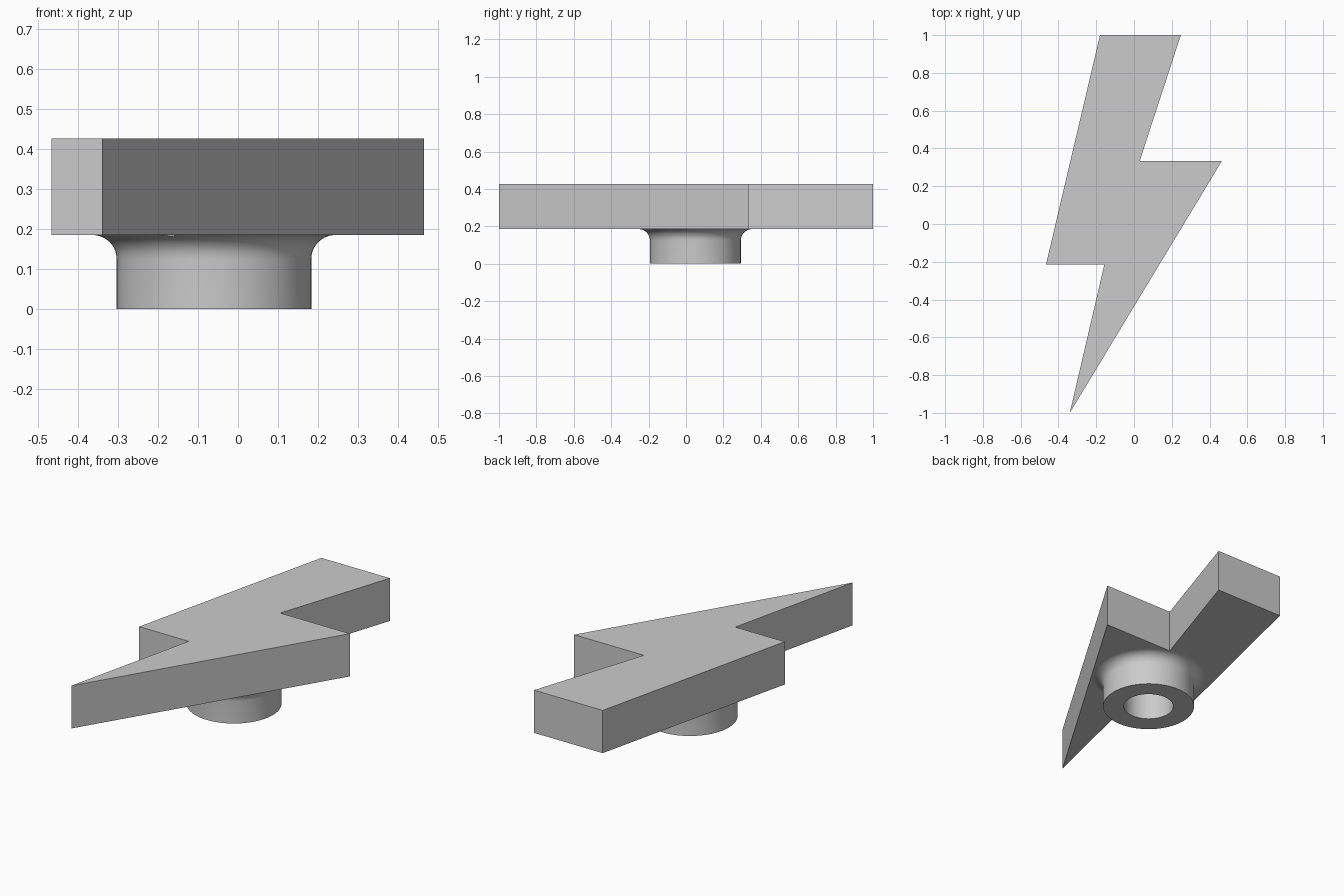
import bpy, bmesh, math

if "Cube" in bpy.data.objects:
    bpy.data.objects.remove(bpy.data.objects["Cube"])

CX, CY = -0.06, 0.05                 # axis of the mounting post
UNDER, TOP = 0.185, 0.426            # underside and top of the bolt plate
POST_R, BORE_R, FILLET = 0.243, 0.132, 0.06

grey = bpy.data.materials.new("light grey")
grey.diffuse_color = (0.6, 0.6, 0.6, 1)
grey.use_nodes = True
grey.node_tree.nodes["Principled BSDF"].inputs["Base Color"].default_value = grey.diffuse_color


def add_object(name, bm):
    bmesh.ops.recalc_face_normals(bm, faces=bm.faces)
    mesh = bpy.data.meshes.new(name)
    bm.to_mesh(mesh)
    bm.free()
    mesh.materials.append(grey)
    obj = bpy.data.objects.new(name, mesh)
    bpy.context.collection.objects.link(obj)
    return obj


def prism(name, outline, z0, z1):
    bm = bmesh.new()
    face = bm.faces.new([bm.verts.new((x, y, z0)) for x, y in outline])
    new = bmesh.ops.extrude_face_region(bm, geom=[face])["geom"]
    verts = [v for v in new if isinstance(v, bmesh.types.BMVert)]
    bmesh.ops.translate(bm, verts=verts, vec=(0, 0, z1 - z0))
    return add_object(name, bm)


def lathe(name, profile, n=96):
    bm = bmesh.new()
    rings = [[bm.verts.new((CX + r * math.cos(2 * math.pi * i / n),
                            CY + r * math.sin(2 * math.pi * i / n), z))
              for i in range(n)] for r, z in profile]
    for a, b in zip(rings, rings[1:]):
        for i in range(n):
            j = (i + 1) % n
            bm.faces.new((a[i], a[j], b[j], b[i]))
    bm.faces.new(rings[0])
    bm.faces.new(rings[-1])
    return add_object(name, bm)


def cut(target, tool, operation):
    mod = target.modifiers.new(operation.lower(), "BOOLEAN")
    mod.operation, mod.object, mod.solver = operation, tool, "EXACT"
    bpy.context.view_layer.objects.active = target
    bpy.ops.object.modifier_apply(modifier=mod.name)
    bpy.data.objects.remove(tool)


# Lightning bolt outline, extruded down past the foot of the post
bolt = prism("lightning_bolt_knob",
             [(-0.34, -1.0), (0.465, 0.333), (0.03, 0.333), (0.248, 1.0),
              (-0.18, 1.0), (-0.466, -0.215), (-0.157, -0.215)], -0.1, TOP)

# Turned shape: post, fillet, then a wide slab that leaves the plate untouched
profile = [(POST_R, 0)]
for k in range(11):
    a = k / 10 * math.pi / 2
    profile.append((POST_R + FILLET * (1 - math.cos(a)),
                    UNDER - FILLET + FILLET * math.sin(a)))
profile += [(2, UNDER), (2, 0.6)]
cut(bolt, lathe("turned_shape", profile), "INTERSECT")

# Blind bore up to the plate
cut(bolt, lathe("bore", [(BORE_R, -0.1), (BORE_R, UNDER)]), "DIFFERENCE")

# Smooth round surfaces, flat horizontal faces
bpy.ops.object.select_all(action="DESELECT")
bolt.select_set(True)
bpy.context.view_layer.objects.active = bolt
bpy.ops.object.shade_smooth_by_angle(angle=math.radians(30))
for p in bolt.data.polygons:
    if abs(p.normal.z) > 0.999:
        p.use_smooth = False
